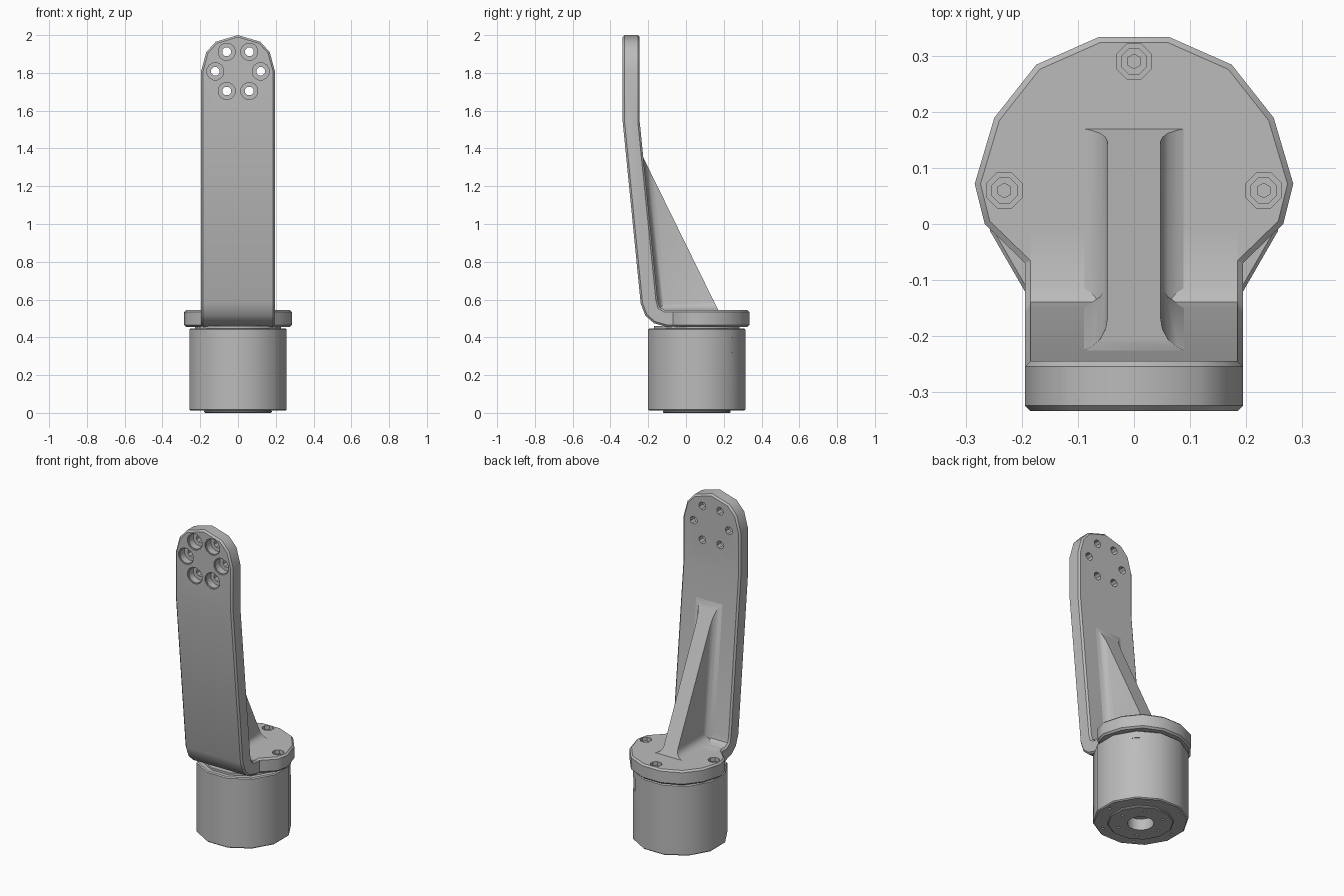
import bpy, bmesh, math
from mathutils import Vector, Matrix

cube = bpy.data.objects.get("Cube")
if cube:
    bpy.data.objects.remove(cube, do_unlink=True)

grey = bpy.data.materials.new("machined grey")
grey.use_nodes = True
colour = (0.5, 0.5, 0.5, 1)
grey.diffuse_color = colour
grey.node_tree.nodes["Principled BSDF"].inputs["Base Color"].default_value = colour

AXIS_Y = 0.057            # the motor and flange share this centre line
HOLE_Z = 1.808            # centre of the bolt circle at the top of the arm


def add_object(name, bm):
    bmesh.ops.recalc_face_normals(bm, faces=bm.faces[:])
    mesh = bpy.data.meshes.new(name)
    bm.to_mesh(mesh)
    bm.free()
    obj = bpy.data.objects.new(name, mesh)
    obj.data.materials.append(grey)
    bpy.context.collection.objects.link(obj)
    return obj


def prism(points, direction):
    """Extrude a closed loop of 3D points along a vector."""
    bm = bmesh.new()
    face = bm.faces.new([bm.verts.new(p) for p in points])
    new = bmesh.ops.extrude_face_region(bm, geom=[face])["geom"]
    verts = [v for v in new if isinstance(v, bmesh.types.BMVert)]
    bmesh.ops.translate(bm, verts=verts, vec=direction)
    return bm


def cylinder(name, x, y, low, high, radius, sides):
    turn = math.pi / sides
    ring = [(x + radius * math.cos(turn + k * math.tau / sides),
             y + radius * math.sin(turn + k * math.tau / sides), low) for k in range(sides)]
    return add_object(name, prism(ring, (0, 0, high - low)))


def apply_modifier(obj, modifier):
    bpy.context.view_layer.objects.active = obj
    bpy.ops.object.modifier_apply(modifier=modifier.name)


def bevel(obj, width):
    mod = obj.modifiers.new("edge_break", 'BEVEL')
    mod.width = width
    mod.segments = 1
    mod.limit_method = 'ANGLE'
    mod.angle_limit = math.radians(50)
    apply_modifier(obj, mod)


def cut(obj, cutters):
    for cutter in cutters:
        cutter.hide_render = True
        mod = obj.modifiers.new("cut", 'BOOLEAN')
        mod.operation = 'DIFFERENCE'
        mod.solver = 'EXACT'
        mod.object = cutter
        apply_modifier(obj, mod)
        bpy.data.objects.remove(cutter, do_unlink=True)


def smooth(obj):
    bpy.ops.object.select_all(action='DESELECT')
    obj.select_set(True)
    bpy.context.view_layer.objects.active = obj
    bpy.ops.object.shade_smooth_by_angle(angle=math.radians(35))


# Bent arm: side profile, extruded across, then trimmed to a rounded top
side = [(-0.335, 2), (-0.335, 1.54), (-0.24, 0.58), (-0.215, 0.515), (-0.17, 0.475), (-0.1, 0.455),
        (0, 0.455), (0, 0.545), (-0.115, 0.545), (-0.14, 0.56), (-0.15, 0.6), (-0.245, 1.54), (-0.245, 2)]
bm = prism([(-0.195, y, z) for y, z in side], (0.39, 0, 0))
crown = [(0, 2.0), (0.118, 1.965), (0.168, 1.91), (0.195, 1.81)]
for (x0, z0), (x1, z1) in zip(crown, crown[1:]):
    for sign in (1, -1):
        cutting = bmesh.ops.bisect_plane(
            bm, geom=bm.verts[:] + bm.edges[:] + bm.faces[:], plane_co=(sign * x0, 0, z0),
            plane_no=(sign * (z0 - z1), 0, x1 - x0), clear_outer=True)["geom_cut"]
        bmesh.ops.edgeloop_fill(bm, edges=[e for e in cutting if isinstance(e, bmesh.types.BMEdge)])
bmesh.ops.remove_doubles(bm, verts=bm.verts[:], dist=0.0005)
arm = add_object("bent_arm", bm)
bevel(arm, 0.01)

# Ring of six counterbored bolt holes through the arm
cutters = []
for k in range(6):
    a = k * math.tau / 6
    spot = Matrix.Translation((0.12 * math.cos(a), 0, HOLE_Z + 0.12 * math.sin(a))) @ Matrix.Rotation(
        math.pi / 2, 4, 'X')
    for low, high, radius, sides in ((0.1, 0.5, 0.024, 8), (0.285, 0.5, 0.046, 12), (0.328, 0.5, 0.051, 12)):
        hole = cylinder("hole_cutter", 0, 0, low, high, radius, sides)
        hole.data.transform(spot)
        cutters.append(hole)
cut(arm, cutters)
smooth(arm)

# Round mounting flange with a neck that runs into the arm
half = [(0.062, 0.335), (0.175, 0.285), (0.25, 0.19), (0.285, 0.072),
        (0.267, 0), (0.195, -0.07), (0.195, -0.1)]
outline = half + [(-x, y) for x, y in reversed(half)]
flange = add_object("mounting_flange", prism([(x, y, 0.455) for x, y in outline], (0, 0, 0.09)))
bevel(flange, 0.01)
screws = [(0, 0.291), (0.232, 0.06), (-0.232, 0.06)]
cut(flange, [cylinder("screw_pocket_cutter", x, y, 0.505, 0.6, 0.034, 8) for x, y in screws])
smooth(flange)

# Socket screws sunk in the flange
for n, (x, y) in enumerate(screws):
    screw = cylinder("flange_screw_%d" % (n + 1), x, y, 0.5, 0.525, 0.025, 8)
    cut(screw, [cylinder("socket_cutter", x, y, 0.51, 0.6, 0.013, 6)])

# Stiffening rib: rings step away from the arm and flange to form a fillet
def rib_ring(bm, gap, x):
    top = 1.351 - 2.564 * gap
    foot = 0.545 + gap
    corners = [(0.17 - 0.491 * (top - 0.545), top),
               (-0.15 - 0.101 * (foot - 0.6) + gap, foot),
               (0.17 - 0.491 * gap, foot)]
    return [bm.verts.new((x, y, z)) for y, z in corners]


bm = bmesh.new()
steps = [(-0.004, 0.1), (0.004, 0.078), (0.015, 0.061), (0.03, 0.051), (0.048, 0.047)]
ends = []
for sign in (1, -1):
    rings = [rib_ring(bm, gap, sign * x) for gap, x in steps]
    for a, b in zip(rings, rings[1:]):
        for i, j in ((0, 1), (1, 2)):
            bm.faces.new((a[i], a[j], b[j], b[i]))
    bm.faces.new(rings[-1])
    ends.append([r[0] for r in rings] + [r[2] for r in reversed(rings)])
right, left = ends
for i in range(len(right) - 1):
    bm.faces.new((right[i], right[i + 1], left[i + 1], left[i]))
smooth(add_object("stiffening_rib", bm))

# Motor body with a shallow flat on its side and a ring of bolt holes underneath
body = cylinder("motor_body", 0, AXIS_Y, 0.012, 0.447, 0.267, 12)
bevel(body, 0.006)
flat = cylinder("flat_cutter", 0.4, 0, 0.32, 0.4, 0.2, 4)
flat.data.transform(Matrix.Translation((0, AXIS_Y, 0)) @ Matrix.Rotation(math.pi / 4, 4, 'Z')
                    @ Matrix.Translation((0.001, 0, 0)))
bores = [cylinder("bolt_cutter", 0.225 * math.cos(k * math.tau / 6), AXIS_Y + 0.225 * math.sin(k * math.tau / 6),
                  -0.1, 0.04, 0.009, 6) for k in range(6)]
cut(body, [flat] + bores + [cylinder("shaft_cutter", 0, AXIS_Y, -0.1, 0.07, 0.075, 12)])
smooth(body)

# Spacer between motor and flange
smooth(cylinder("motor_spacer", 0, AXIS_Y, 0.44, 0.46, 0.235, 12))

# Rotor face under the motor with a central bore
rotor = cylinder("rotor_face", 0, AXIS_Y, 0, 0.014, 0.185, 12)
bevel(rotor, 0.004)
bores = [cylinder("bolt_cutter", 0.13 * math.cos(k * math.tau / 6), AXIS_Y + 0.13 * math.sin(k * math.tau / 6),
                  -0.1, 0.01, 0.009, 6) for k in range(6)]
cut(rotor, bores + [cylinder("shaft_cutter", 0, AXIS_Y, -0.1, 0.1, 0.075, 12)])
smooth(rotor)
